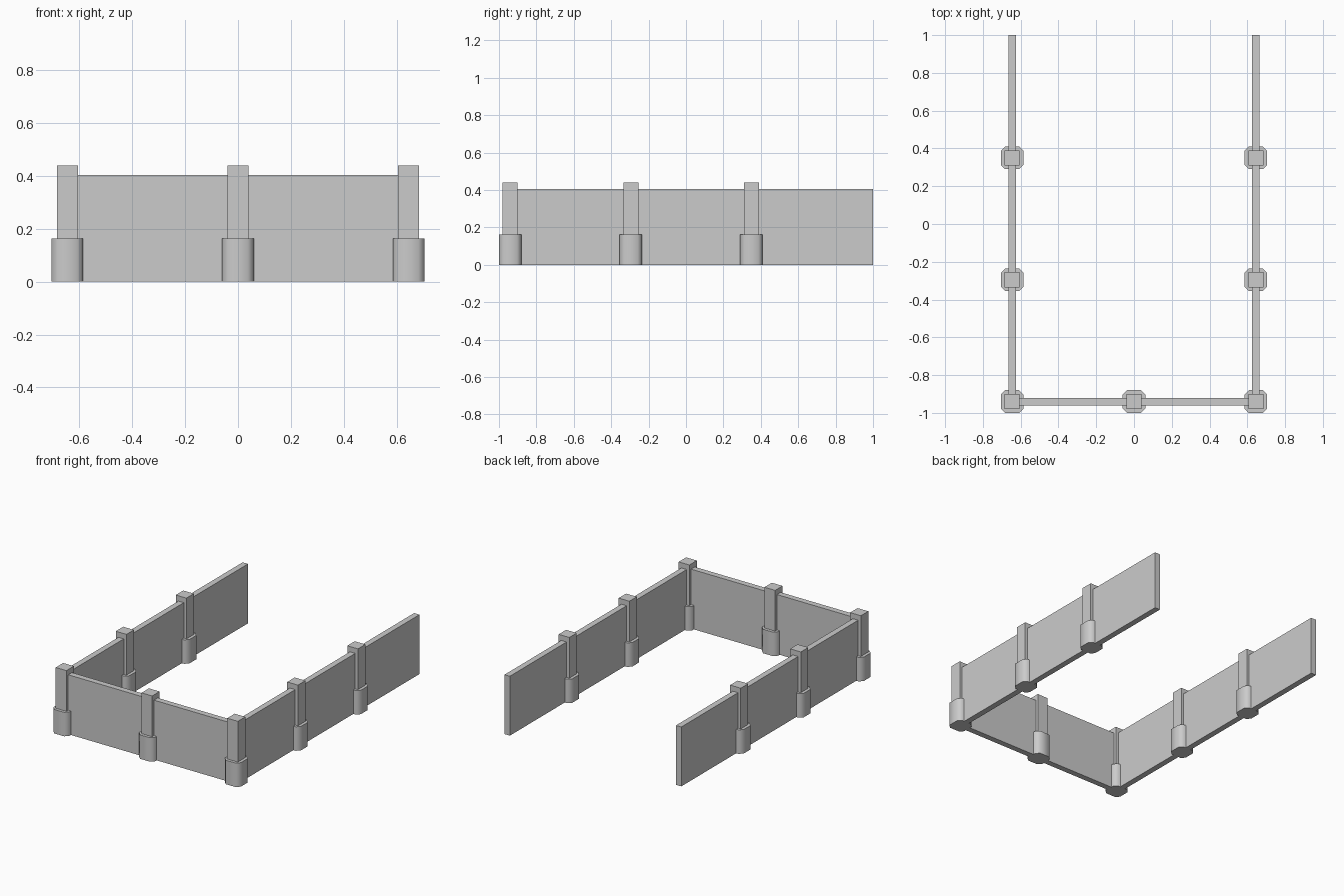
import bpy
import bmesh

if "Cube" in bpy.data.objects:
    bpy.data.objects.remove(bpy.data.objects["Cube"])

SPACING = 0.645
FRONT_Y = -0.94


def prism(name, outline, height):
    # Extrude a flat outline up from the ground
    bm = bmesh.new()
    face = bm.faces.new([bm.verts.new((x, y, 0)) for x, y in outline])
    ext = bmesh.ops.extrude_face_region(bm, geom=[face])
    top = [v for v in ext["geom"] if isinstance(v, bmesh.types.BMVert)]
    bmesh.ops.translate(bm, verts=top, vec=(0, 0, height))
    bmesh.ops.recalc_face_normals(bm, faces=bm.faces[:])
    mesh = bpy.data.meshes.new(name)
    bm.to_mesh(mesh)
    bm.free()
    obj = bpy.data.objects.new(name, mesh)
    bpy.context.collection.objects.link(obj)
    return obj


def box(name, x0, x1, y0, y1, height):
    return prism(name, [(x0, y0), (x1, y0), (x1, y1), (x0, y1)], height)


def post(x, y):
    # Square shaft
    h = 0.04
    box("post_shaft", x - h, x + h, y - h, y + h, 0.44)
    # Wider foot with softly shaded chamfered corners
    r, c = 0.06, 0.037
    outline = [(-c, -r), (c, -r), (r, -c), (r, c), (c, r), (-c, r), (-r, c), (-r, -c)]
    foot = prism("post_foot", [(x + px, y + py) for px, py in outline], 0.163)
    bpy.ops.object.select_all(action='DESELECT')
    foot.select_set(True)
    bpy.context.view_layer.objects.active = foot
    bpy.ops.object.shade_smooth_by_angle(angle=1.0)


# Wall panels
T = 0.02
box("front_wall", -SPACING + T, SPACING - T, FRONT_Y - T, FRONT_Y + T, 0.404)
for side in (-1, 1):
    x = side * SPACING
    box("side_wall", x - T, x + T, FRONT_Y, 1.0, 0.404)
    # Side and corner posts
    for i in range(3):
        post(x, FRONT_Y + i * SPACING)

# Middle front post
post(0, FRONT_Y)
